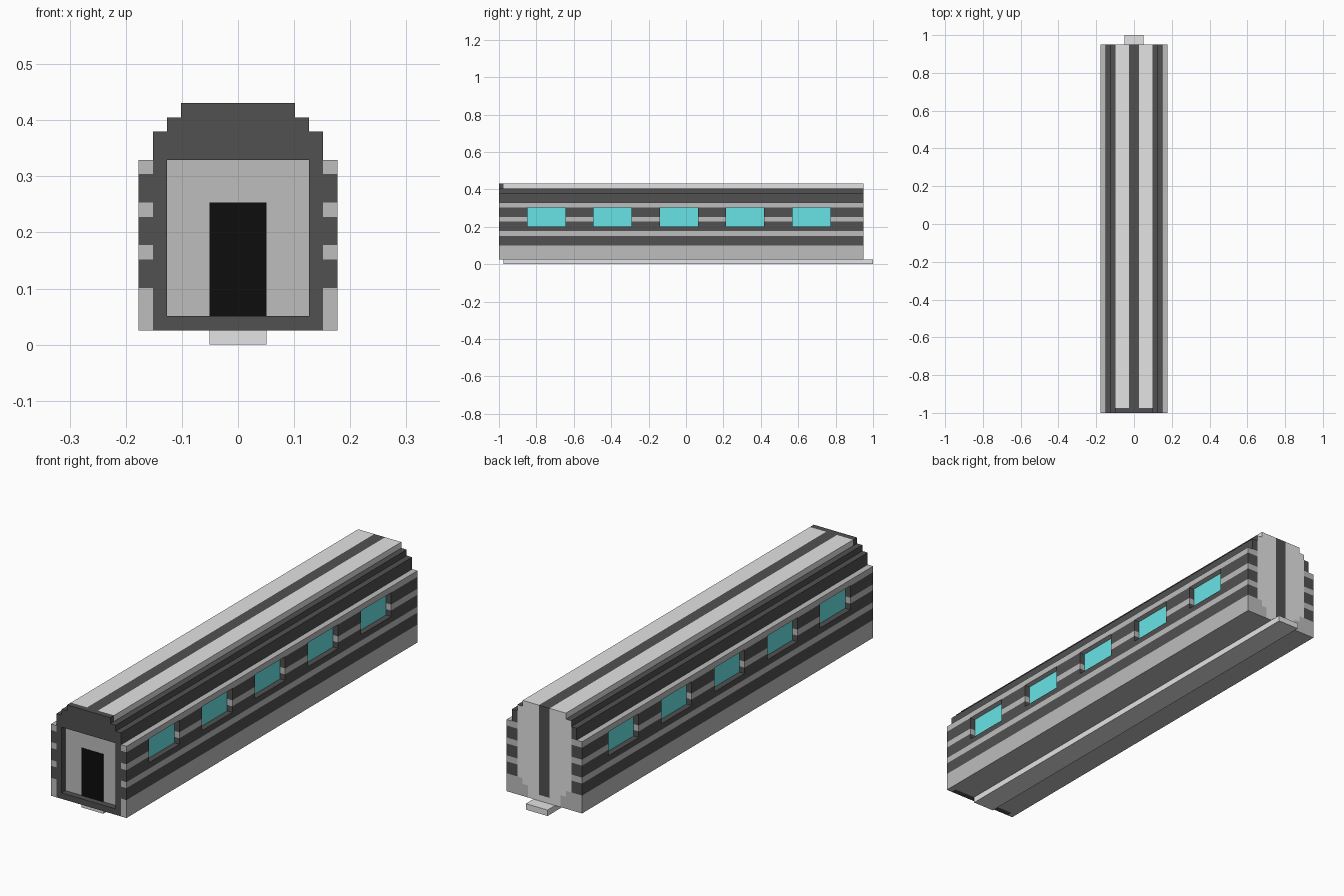
import bpy, bmesh, math
from mathutils import Vector

if "Cube" in bpy.data.objects:
    bpy.data.objects.remove(bpy.data.objects["Cube"])

U = 2 / 79                      # block size of the model
BACK = 77                       # body length in blocks
WINDOWS = [(6 + 14 * i, 14 + 14 * i) for i in range(5)]


def material(name, rgb):
    m = bpy.data.materials.new(name)
    m.diffuse_color = (*rgb, 1)
    m.use_nodes = True
    m.node_tree.nodes["Principled BSDF"].inputs["Base Color"].default_value = m.diffuse_color
    return m


GREY, DARK, PALE = 0, 1, 2
mats = [material("mid grey", (0.508, 0.508, 0.508)),
        material("dark grey", (0.082, 0.082, 0.082)),
        material("pale grey", (0.77, 0.77, 0.77))]
black = material("black", (0.004, 0.004, 0.004))
teal = material("teal glass", (0.14, 0.77, 0.79))


def finish(bm, name, materials):
    me = bpy.data.meshes.new(name)
    bm.to_mesh(me)
    bm.free()
    for m in materials:
        me.materials.append(m)
    ob = bpy.data.objects.new(name, me)
    bpy.context.collection.objects.link(ob)
    return ob


def box(name, lo, hi, mat):
    """Box between two corners given in blocks (y counted from the front)."""
    bm = bmesh.new()
    bmesh.ops.create_cube(bm, size=1)
    for v in bm.verts:
        v.co = Vector([(lo[k] + (v.co[k] + 0.5) * (hi[k] - lo[k])) * U for k in range(3)])
        v.co.y -= 1
    return finish(bm, name, [mat])


def push(bm, test, offset, keep=False):
    """Extrude the faces that pass the test (position in blocks, normal)."""
    faces = []
    for f in bm.faces:
        c = f.calc_center_median()
        if test(c.x / U, (c.y + 1) / U, c.z / U, f.normal):
            faces.append(f)
    res = bmesh.ops.extrude_face_region(bm, geom=faces)
    verts = [g for g in res["geom"] if isinstance(g, bmesh.types.BMVert)]
    bmesh.ops.translate(bm, verts=verts, vec=Vector(offset) * U)
    if not keep:
        bmesh.ops.delete(bm, geom=[f for f in faces if f.is_valid], context="FACES")
    bm.normal_update()


def paint(c, n):
    """Colour of a face, from the block that lies just behind it."""
    p = c - n * U * 0.3
    x, y, row = abs(p.x) / U, (p.y + 1) / U, math.floor(p.z / U)
    if n.y > 0.5 and y > BACK - 1:              # rear wall
        if x < 1 and row > 1:
            return DARK
        if row <= 3 and math.hypot(7 - x, row - 0.5) < 4:
            return GREY
        if x < 5:
            return PALE
    if n.y < -0.5 and 1 < y < 2:                # recessed front panel
        return GREY
    if y < 1 and x < 6:                         # front frame
        return DARK
    if row == 16:                               # roof with centre stripe
        return DARK if x < 1 else PALE
    return GREY if row in (1, 2, 3, 6, 9, 12) else DARK   # side stripes


# Body: stepped cross-section, extruded backwards
bm = bmesh.new()
for row in range(1, 17):
    hw = 7 if row < 13 else 6 if row < 15 else 5 if row == 15 else 4
    for i in range(-hw, hw):
        bm.faces.new([bm.verts.new((a * U, -1, b * U)) for a, b in
                      ((i, row), (i + 1, row), (i + 1, row + 1), (i, row + 1))])
bmesh.ops.remove_doubles(bm, verts=bm.verts, dist=U / 10)
push(bm, lambda x, y, z, n: True, (0, BACK, 0), keep=True)
bmesh.ops.recalc_face_normals(bm, faces=bm.faces)

# Cuts along the length for the front frame and windows
for cut in [1] + [e for w in WINDOWS for e in w]:
    bmesh.ops.bisect_plane(bm, geom=bm.verts[:] + bm.edges[:] + bm.faces[:],
                           dist=1e-5, plane_co=(0, cut * U - 1, 0), plane_no=(0, 1, 0))
bm.normal_update()

# Window recesses and front recess
for s in (-1, 1):
    for a, b in WINDOWS:
        push(bm, lambda x, y, z, n: n.x * s > 0.5 and a < y < b and 8 < z < 12 and abs(x) > 6.5,
             (-s, 0, 0))
push(bm, lambda x, y, z, n: n.y < -0.5 and y < 0.5 and abs(x) < 5 and 2 < z < 13, (0, 1, 0))
bmesh.ops.recalc_face_normals(bm, faces=bm.faces)
for f in bm.faces:
    f.material_index = paint(f.calc_center_median(), f.normal)
finish(bm, "carriage_body", mats)

# Window panes on both sides
for s, side in ((-1, "left"), (1, "right")):
    for i, (a, b) in enumerate(WINDOWS):
        x0, x1 = sorted((s * 5.95, s * 6.05))
        box(f"window_{side}_{i + 1}", (x0, a, 8), (x1, b, 12), teal)

# Front doorway and under-floor rail
box("front_doorway", (-2, 0.95, 2), (2, 1.05, 10), black)
box("under_rail", (-2, 1, 0), (2, 79, 1), mats[PALE])
